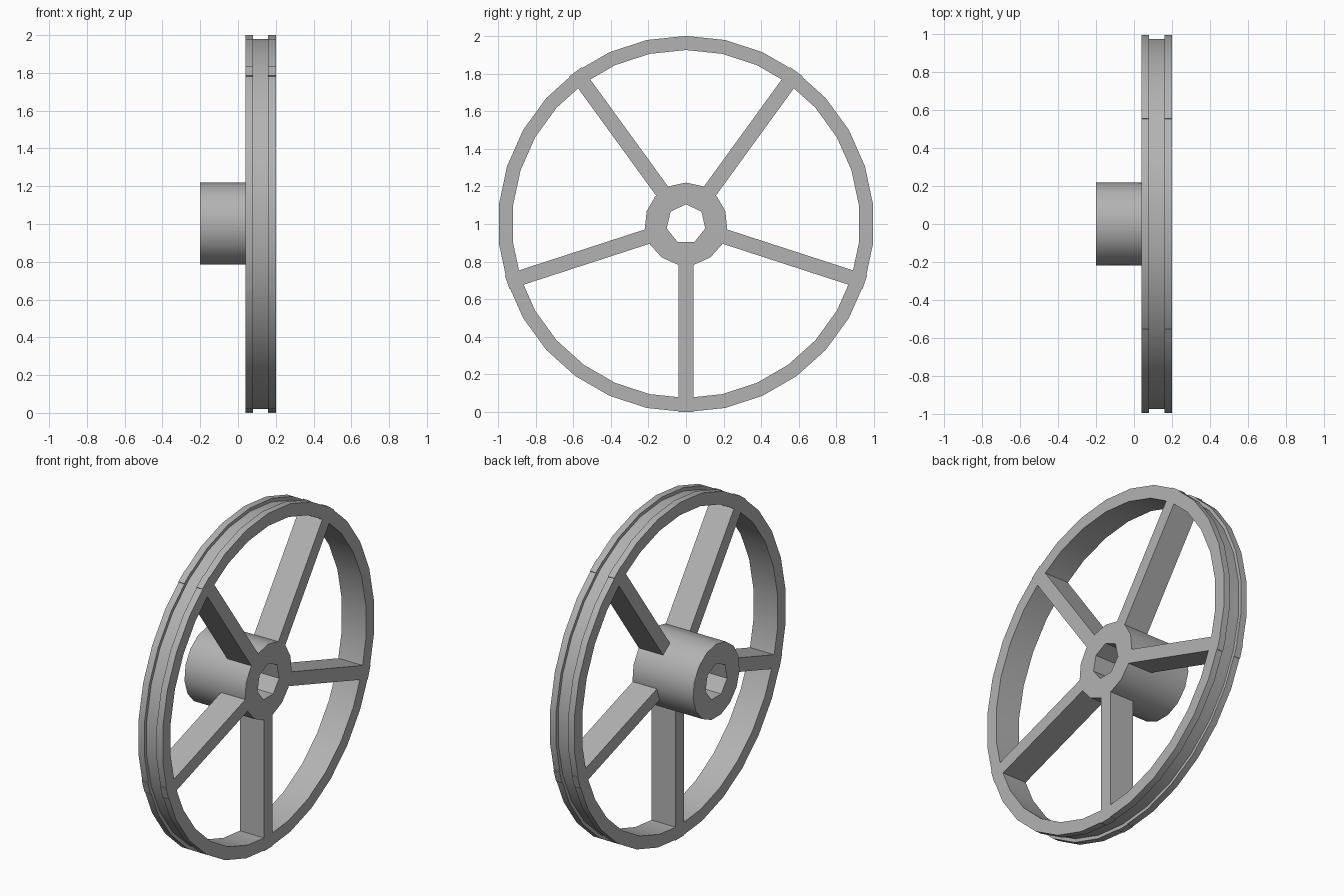
import bpy, bmesh, math
from mathutils import Matrix, Vector

cube = bpy.data.objects.get("Cube")
if cube:
    bpy.data.objects.remove(cube, do_unlink=True)

grey = bpy.data.materials.new("plain grey")
grey.use_nodes = True
COLOUR = (0.45, 0.45, 0.45, 1)
grey.diffuse_color = COLOUR
grey.node_tree.nodes["Principled BSDF"].inputs["Base Color"].default_value = COLOUR

AXLE = Vector((0, 0, 1))
FACE_IN, FACE_OUT = 0.04, 0.2
GROOVE_IN, GROOVE_OUT = 0.08, 0.16


def finish(name, bm):
    bmesh.ops.recalc_face_normals(bm, faces=bm.faces)
    mesh = bpy.data.meshes.new(name)
    bm.to_mesh(mesh)
    bm.free()
    mesh.materials.append(grey)
    obj = bpy.data.objects.new(name, mesh)
    bpy.context.collection.objects.link(obj)
    bpy.ops.object.select_all(action='DESELECT')
    obj.select_set(True)
    bpy.context.view_layer.objects.active = obj
    bpy.ops.object.shade_smooth_by_angle(angle=math.radians(30))
    return obj


def ring_points(bm, x, radius, sides):
    """Polygon around the axle with one corner at the top."""
    step = math.tau / sides
    return [bm.verts.new(AXLE + Vector((x, radius * math.sin(i * step), radius * math.cos(i * step))))
            for i in range(sides)]


def skin(bm, a, b):
    n = len(a)
    for i in range(n):
        j = (i + 1) % n
        bm.faces.new((a[i], a[j], b[j], b[i]))


# Grooved rim, a closed profile swept around the axle
bm = bmesh.new()
profile = [(FACE_IN, 0.925), (FACE_IN, 1), (GROOVE_IN, 1), (GROOVE_IN, 0.98),
           (GROOVE_OUT, 0.98), (GROOVE_OUT, 1), (FACE_OUT, 1), (FACE_OUT, 0.925)]
rings = [ring_points(bm, x, r, 30) for x, r in profile]
for k, ring in enumerate(rings):
    skin(bm, rings[k - 1], ring)
finish("rim", bm)

# Hub tube with a coarser bore than its outside
bm = bmesh.new()
ends = []
for x in (-0.2, FACE_OUT):
    outer = ring_points(bm, x, 0.22, 15)
    bore = ring_points(bm, x, 0.105, 7)
    edges = [bm.edges.new((loop[i - 1], loop[i])) for loop in (outer, bore) for i in range(len(loop))]
    bmesh.ops.triangle_fill(bm, edges=edges, use_beauty=True)
    ends.append((outer, bore))
for a, b in zip(*ends):
    skin(bm, a, b)
bmesh.ops.dissolve_limit(bm, angle_limit=0.01, verts=bm.verts, edges=bm.edges)
finish("hub", bm)

# Five spokes with square ends that reach through the flanges but clear the groove
outline = [(FACE_IN, 0.212), (FACE_IN, 1), (GROOVE_IN, 1), (GROOVE_IN, 0.95),
           (GROOVE_OUT, 0.95), (GROOVE_OUT, 1), (FACE_OUT, 1), (FACE_OUT, 0.212)]
for i in range(5):
    bm = bmesh.new()
    face = bm.faces.new([bm.verts.new((x, -0.04, r)) for x, r in outline])
    out = bmesh.ops.extrude_face_region(bm, geom=[face])
    moved = [v for v in out["geom"] if isinstance(v, bmesh.types.BMVert)]
    bmesh.ops.translate(bm, vec=(0, 0.08, 0), verts=moved)
    turn = Matrix.Rotation(math.pi + i * math.tau / 5, 4, 'X')
    bmesh.ops.transform(bm, matrix=Matrix.Translation(AXLE) @ turn, verts=bm.verts)
    finish(f"spoke_{i + 1}", bm)
